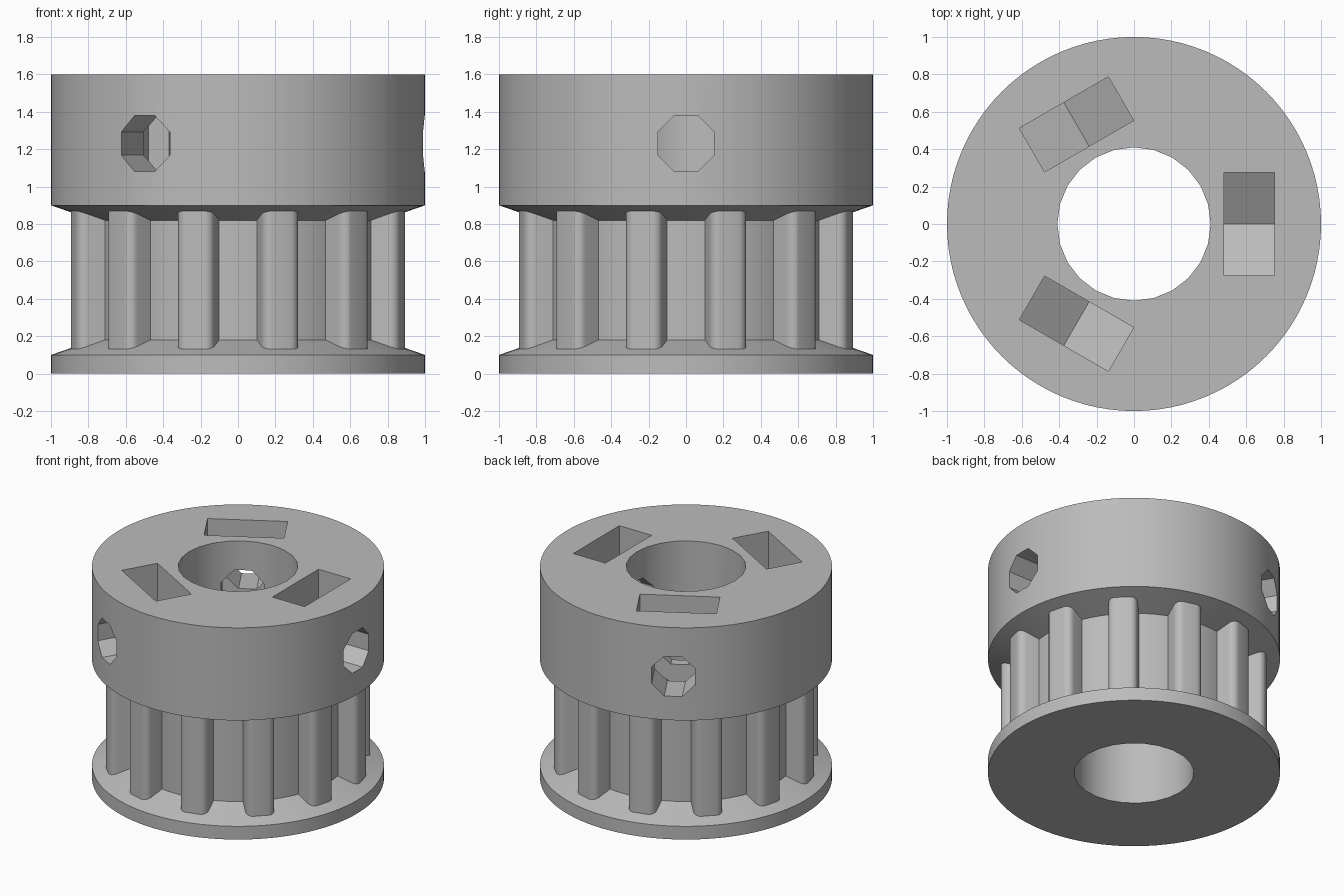
import bpy, bmesh
from math import radians, pi, cos, sin, tan
from mathutils import Matrix, Vector

if "Cube" in bpy.data.objects:
    bpy.data.objects.remove(bpy.data.objects["Cube"])

grey = bpy.data.materials.new("plain grey")
grey.use_nodes = True
grey.diffuse_color = (0.5, 0.5, 0.5, 1)
grey.node_tree.nodes["Principled BSDF"].inputs["Base Color"].default_value = (0.5, 0.5, 0.5, 1)


def finish(name, bm):
    bmesh.ops.recalc_face_normals(bm, faces=bm.faces)
    mesh = bpy.data.meshes.new(name)
    bm.to_mesh(mesh)
    bm.free()
    mesh.materials.append(grey)
    obj = bpy.data.objects.new(name, mesh)
    bpy.context.collection.objects.link(obj)
    return obj


def prism(bm, outline, offset, matrix):
    """Extrude a closed outline of 3D points along offset, then place it."""
    face = bm.faces.new([bm.verts.new(matrix @ Vector(p)) for p in outline])
    ext = bmesh.ops.extrude_face_region(bm, geom=[face], use_keep_orig=True)
    verts = [g for g in ext["geom"] if isinstance(g, bmesh.types.BMVert)]
    bmesh.ops.translate(bm, verts=verts, vec=matrix.to_3x3() @ Vector(offset))


def lathe(bm, profile, sides):
    rings = [[bm.verts.new((r * cos(2 * pi * i / sides), r * sin(2 * pi * i / sides), z))
              for i in range(sides)] for r, z in profile]
    for a, b in zip(rings, rings[1:]):
        for i in range(sides):
            j = (i + 1) % sides
            bm.faces.new((a[i], a[j], b[j], b[i]))
    bm.faces.new(rings[0])
    bm.faces.new(rings[-1])


def turn(degrees):
    return Matrix.Rotation(radians(degrees), 4, "Z")


# Spool: lower flange, toothed hub core and tall collar
ROOT = 0.77
bm = bmesh.new()
lathe(bm, [(1, 0), (1, 0.1), (ROOT, 0.18), (ROOT, 0.82), (1, 0.9), (1, 1.6)], 96)
pulley = finish("pulley_body", bm)

# Bore cutter
bm = bmesh.new()
lathe(bm, [(0.41, -0.2), (0.41, 1.8)], 24)
cutters = [finish("bore_cutter", bm)]

# Set screw holes and nut pockets with pointed floors, three around
MID, HALF = 1.23, 0.275
octagon = [(0.2, 0.162 * cos(pi / 8 + k * pi / 4), MID + 0.162 * sin(pi / 8 + k * pi / 4))
           for k in range(8)]
tip = MID - HALF / cos(pi / 6)
shoulder = tip + HALF * tan(pi / 6)
pocket = [(0.48, 0, tip), (0.48, HALF, shoulder), (0.48, HALF, 1.8),
          (0.48, -HALF, 1.8), (0.48, -HALF, shoulder)]
for name, outline, depth in (("screw_hole_cutter", octagon, 1.0),
                             ("nut_pocket_cutter", pocket, 0.27)):
    bm = bmesh.new()
    for k in range(3):
        prism(bm, outline, (depth, 0, 0), turn(120 * k))
    cutters.append(finish(name, bm))

for cutter in cutters:
    mod = pulley.modifiers.new(cutter.name, "BOOLEAN")
    mod.operation = "DIFFERENCE"
    mod.solver = "EXACT"
    mod.object = cutter
bpy.context.view_layer.update()
cut_mesh = bpy.data.meshes.new_from_object(
    pulley.evaluated_get(bpy.context.evaluated_depsgraph_get()))
pulley.modifiers.clear()
pulley.data = cut_mesh
for cutter in cutters:
    bpy.data.objects.remove(cutter)

# Twelve belt teeth with rounded tips
TIP, WIDE, ROUND = 0.91, 0.1, 0.05
side = [(TIP - ROUND + ROUND * cos(a), WIDE - ROUND + ROUND * sin(a))
        for a in [pi / 2 * k / 5 for k in range(6)]]
half = side + [(0.7, WIDE)]
outline = [(r, t, 0.05) for r, t in half] + [(r, -t, 0.05) for r, t in reversed(half)]
bm = bmesh.new()
for k in range(12):
    prism(bm, outline, (0, 0, 0.9), turn(15 + 30 * k))
teeth = finish("belt_teeth", bm)

# Smooth the round surfaces, keep the edges crisp
for obj in (pulley, teeth):
    bpy.ops.object.select_all(action="DESELECT")
    obj.select_set(True)
    bpy.context.view_layer.objects.active = obj
    bpy.ops.object.shade_smooth_by_angle(angle=radians(20))
